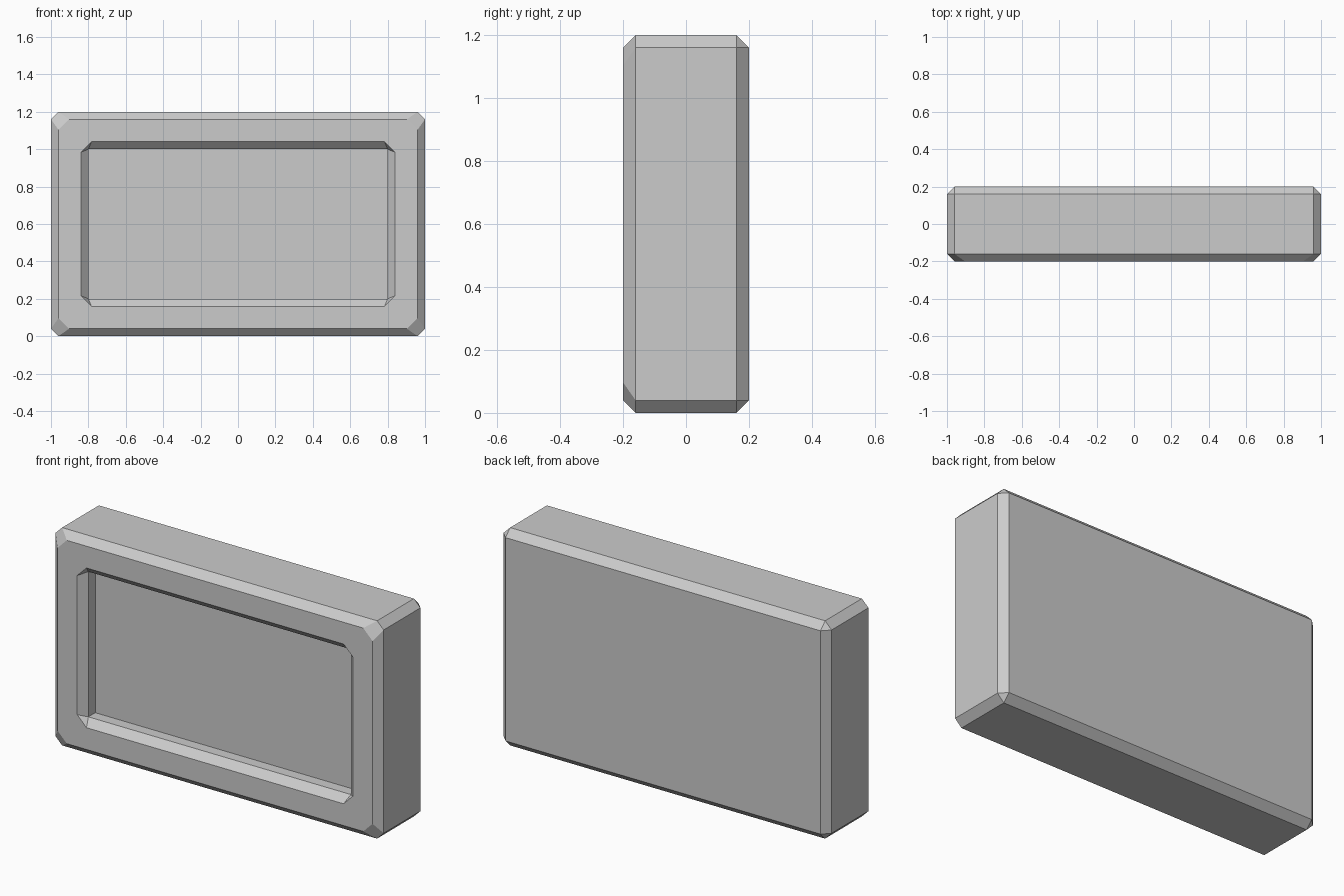
import bpy
import bmesh

cube = bpy.data.objects.get("Cube")
if cube:
    bpy.data.objects.remove(cube, do_unlink=True)

# Single grey material
GREY = (0.6, 0.6, 0.6, 1.0)
grey = bpy.data.materials.new("light_grey")
grey.use_nodes = True
grey.diffuse_color = GREY
grey.node_tree.nodes["Principled BSDF"].inputs["Base Color"].default_value = GREY

MID_Z = 0.6
CHAMFER = 0.04
FRONT_CUT = CHAMFER * 2 ** 0.5


def ring(bm, half_w, half_h, cut, y):
    """Rectangle with cut corners; a cut of zero merges into a plain rectangle."""
    verts = []
    for sx, sz in ((1, 1), (-1, 1), (-1, -1), (1, -1)):
        side = (sx * half_w, y, MID_Z + sz * (half_h - cut))
        end = (sx * (half_w - cut), y, MID_Z + sz * half_h)
        pair = (side, end) if sx * sz > 0 else (end, side)
        verts += [bm.verts.new(p) for p in pair]
    return verts


# Rings from the back panel, around the body, to the recess floor
SECTIONS = (
    (0.96, 0.56, 0, 0.2),            # back panel
    (1.0, 0.6, CHAMFER, 0.16),       # back chamfer
    (1.0, 0.6, CHAMFER, -0.16),      # outer walls
    (0.96, 0.56, FRONT_CUT, -0.2),   # front chamfer
    (0.84, 0.44, FRONT_CUT, -0.2),   # front rim
    (0.8, 0.4, 0, -0.16),            # recess chamfer
    (0.8, 0.4, 0, -0.1),             # recess walls and floor
)

bm = bmesh.new()
rings = [ring(bm, *s) for s in SECTIONS]
for a, b in zip(rings, rings[1:]):
    for i in range(len(a)):
        j = (i + 1) % len(a)
        bm.faces.new((a[i], a[j], b[j], b[i]))
bm.faces.new(rings[0])
bm.faces.new(rings[-1])
bmesh.ops.remove_doubles(bm, verts=bm.verts[:], dist=0.0001)
bmesh.ops.recalc_face_normals(bm, faces=bm.faces[:])

mesh = bpy.data.meshes.new("recessed_panel_block")
bm.to_mesh(mesh)
bm.free()
mesh.materials.append(grey)
block = bpy.data.objects.new("recessed_panel_block", mesh)
bpy.context.collection.objects.link(block)
